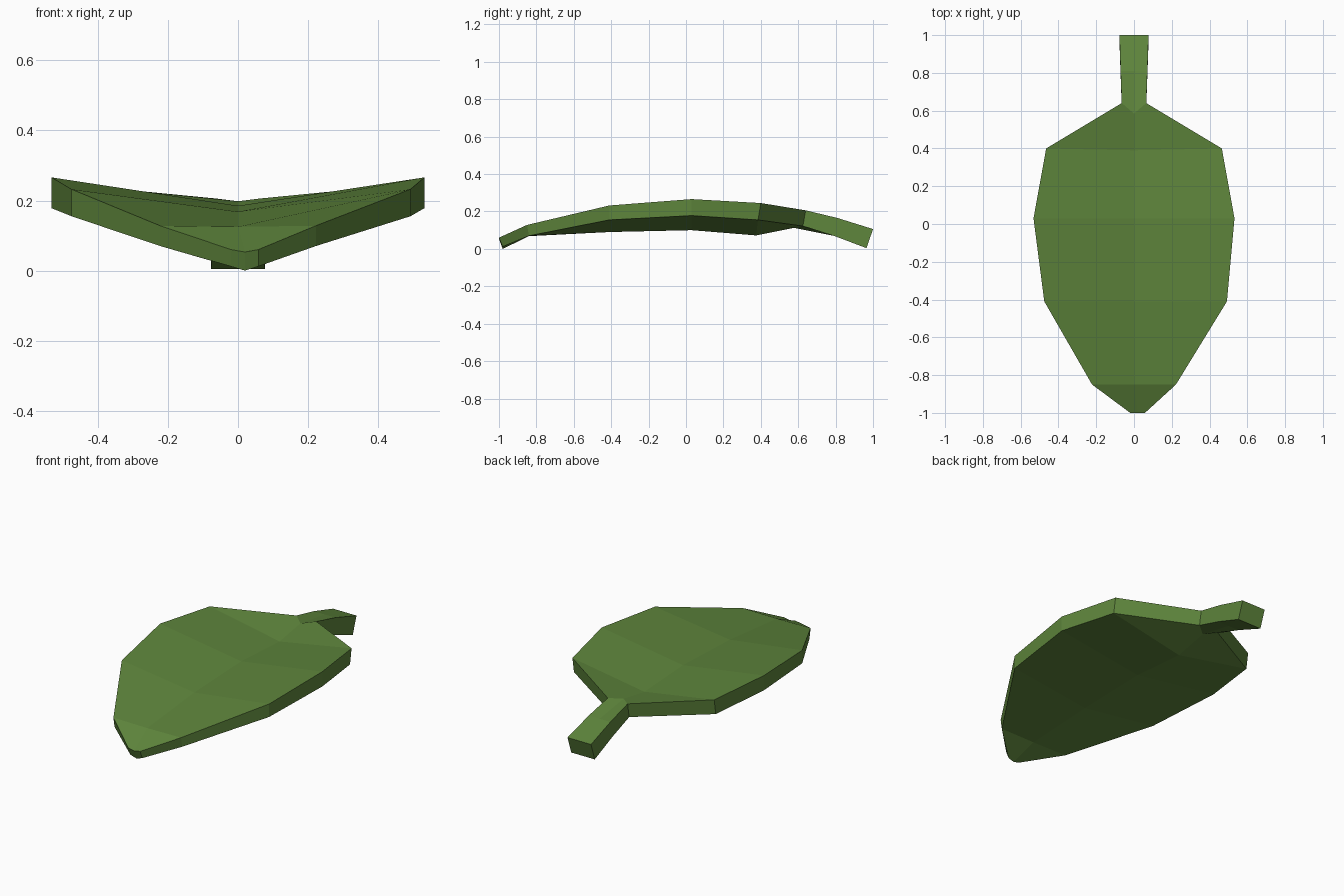
import bpy, bmesh

# Leaf green
green = bpy.data.materials.new("leaf_green")
green.diffuse_color = (0.112, 0.235, 0.045, 1)

# Cross-sections from tip to stem end:
# (left x, middle x, right x), then edge and middle (y, z) for the top and the underside
sections = [
    ((-0.02, 0.02, 0.058), (-1.0, 0.06), (-1.0, 0.053), (-0.98, 0.012), (-0.98, 0.0)),
    ((-0.222, 0, 0.222), (-0.85, 0.128), (-0.85, 0.125), (-0.84, 0.07), (-0.84, 0.068)),
    ((-0.475, 0, 0.492), (-0.41, 0.232), (-0.41, 0.168), (-0.41, 0.155), (-0.41, 0.09)),
    ((-0.532, 0, 0.532), (0.03, 0.266), (0.03, 0.185), (0.03, 0.178), (0.03, 0.1)),
    ((-0.465, 0, 0.465), (0.40, 0.245), (0.39, 0.165), (0.385, 0.155), (0.375, 0.072)),
    ((-0.065, 0, 0.065), (0.64, 0.206), (0.585, 0.198), (0.625, 0.122), (0.575, 0.113)),
    ((-0.071, 0, 0.071), (0.81, 0.165), (0.81, 0.165), (0.79, 0.07), (0.79, 0.07)),
    ((-0.077, 0, 0.077), (1.0, 0.106), (1.0, 0.106), (0.965, 0.004), (0.965, 0.004)),
]

# Leaf blade and stem: skin the closed rings
bm = bmesh.new()
rings = []
for (xl, xm, xr), te, tm, be, bmid in sections:
    ring = [(xl, *te), (xm, *tm), (xr, *te), (xr, *be), (xm, *bmid), (xl, *be)]
    rings.append([bm.verts.new(p) for p in ring])
for a, b in zip(rings, rings[1:]):
    for i in range(6):
        j = (i + 1) % 6
        bm.faces.new((a[i], a[j], b[j], b[i]))
# Close the tip and the stem end
for r in (rings[0], rings[-1]):
    bm.faces.new((r[0], r[1], r[4], r[5]))
    bm.faces.new((r[1], r[2], r[3], r[4]))
bmesh.ops.recalc_face_normals(bm, faces=bm.faces)

mesh = bpy.data.meshes.new("leaf")
bm.to_mesh(mesh)
bm.free()
mesh.materials.append(green)
bpy.context.collection.objects.link(bpy.data.objects.new("leaf", mesh))
